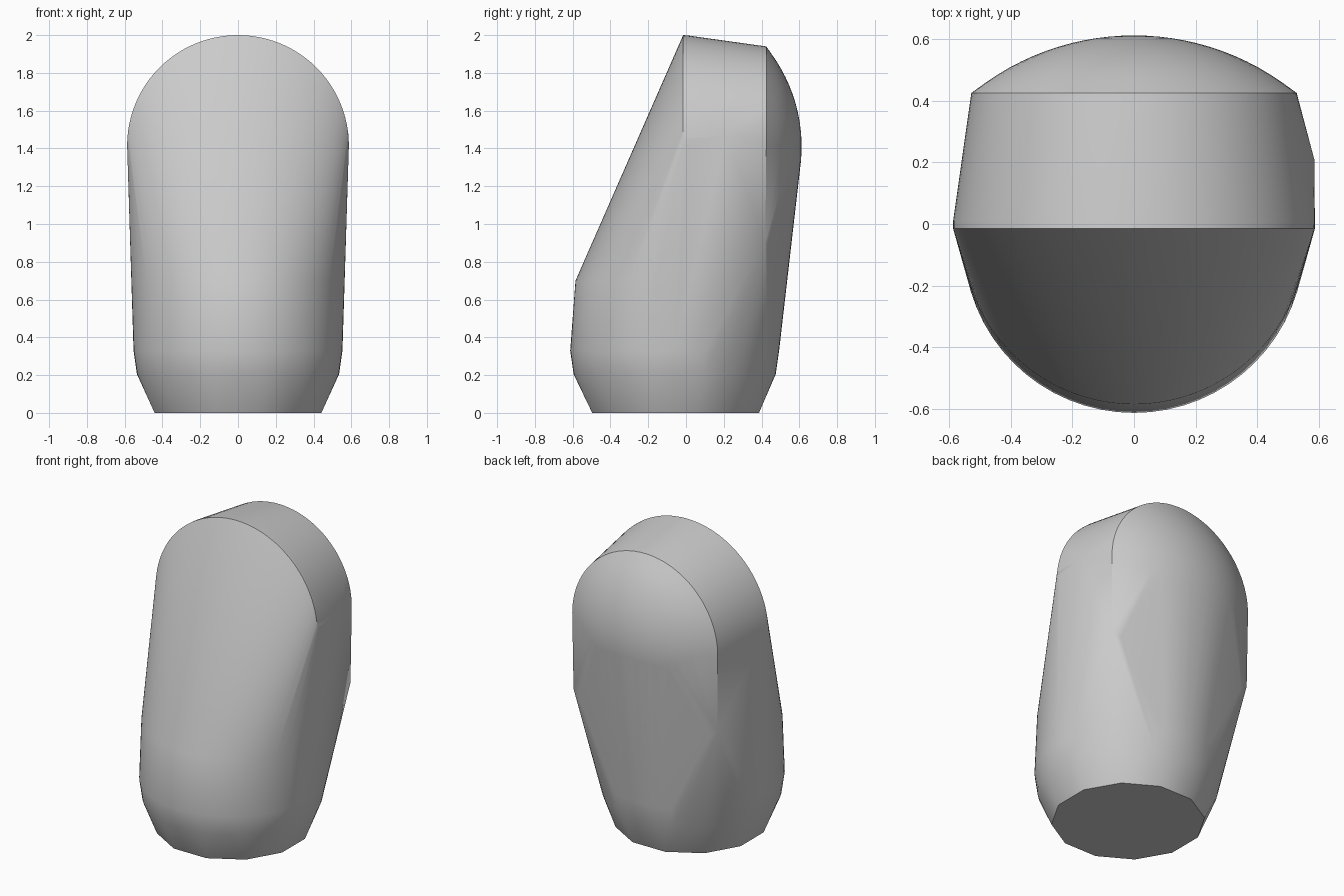
import bpy, bmesh
from math import sin, cos, pi, radians, sqrt

if "Cube" in bpy.data.objects:
    bpy.data.objects.remove(bpy.data.objects["Cube"])

points = []


def ring(z, r, cy, n, offset=0.0):
    """Horizontal circle."""
    for i in range(n):
        a = offset + 2 * pi * i / n
        points.append((r * sin(a), cy - r * cos(a), z))


def arch(y, rx, rz, cz, n=48):
    """Upright half circle facing the front."""
    for i in range(n + 1):
        a = pi * i / n
        points.append((rx * cos(a), y, cz + rz * sin(a)))


# Faceted foot and rounded base
ring(0.0, 0.457, -0.055, 12, radians(15))
ring(0.205, 0.535, -0.06, 64)
ring(0.33, 0.553, -0.06, 64)

# Lower edge of the sloping front
for i in range(41):
    a = radians(-80 + 160 * i / 40)
    points.append((0.56 * sin(a), -0.025 - 0.56 * cos(a), 0.70))

# Front and rear top arches
arch(-0.015, 0.587, 0.585, 1.415)
arch(0.01, 0.587, 0.583, 1.415)
arch(0.425, 0.528, 0.53, 1.41)

# Lower ends of the rear side edges, and the right side bulge
for s in (-1, 1):
    points.append((s * 0.522, 0.42, 0.91))
    points.append((s * 0.47, 0.435, 0.87))
points.append((0.585, 0.21, 1.47))

# Shallow domed back
R = 0.834
for j in range(13):
    r = 0.528 * j / 13
    for i in range(48):
        a = 2 * pi * i / 48
        z = 1.41 + r * sin(a)
        if z > 1.30:
            points.append((r * cos(a), 0.612 - R + sqrt(R * R - r * r), z))

# Wrap the sections in one skin
bm = bmesh.new()
for p in points:
    bm.verts.new(p)
bmesh.ops.convex_hull(bm, input=bm.verts[:])
bmesh.ops.delete(bm, geom=[v for v in bm.verts if not v.link_faces], context='VERTS')
bmesh.ops.recalc_face_normals(bm, faces=bm.faces[:])
mesh = bpy.data.meshes.new("capsule_body")
bm.to_mesh(mesh)
bm.free()
body = bpy.data.objects.new("capsule_body", mesh)
bpy.context.collection.objects.link(body)
bpy.context.view_layer.objects.active = body
body.select_set(True)
bpy.ops.object.shade_smooth_by_angle(angle=radians(25))
